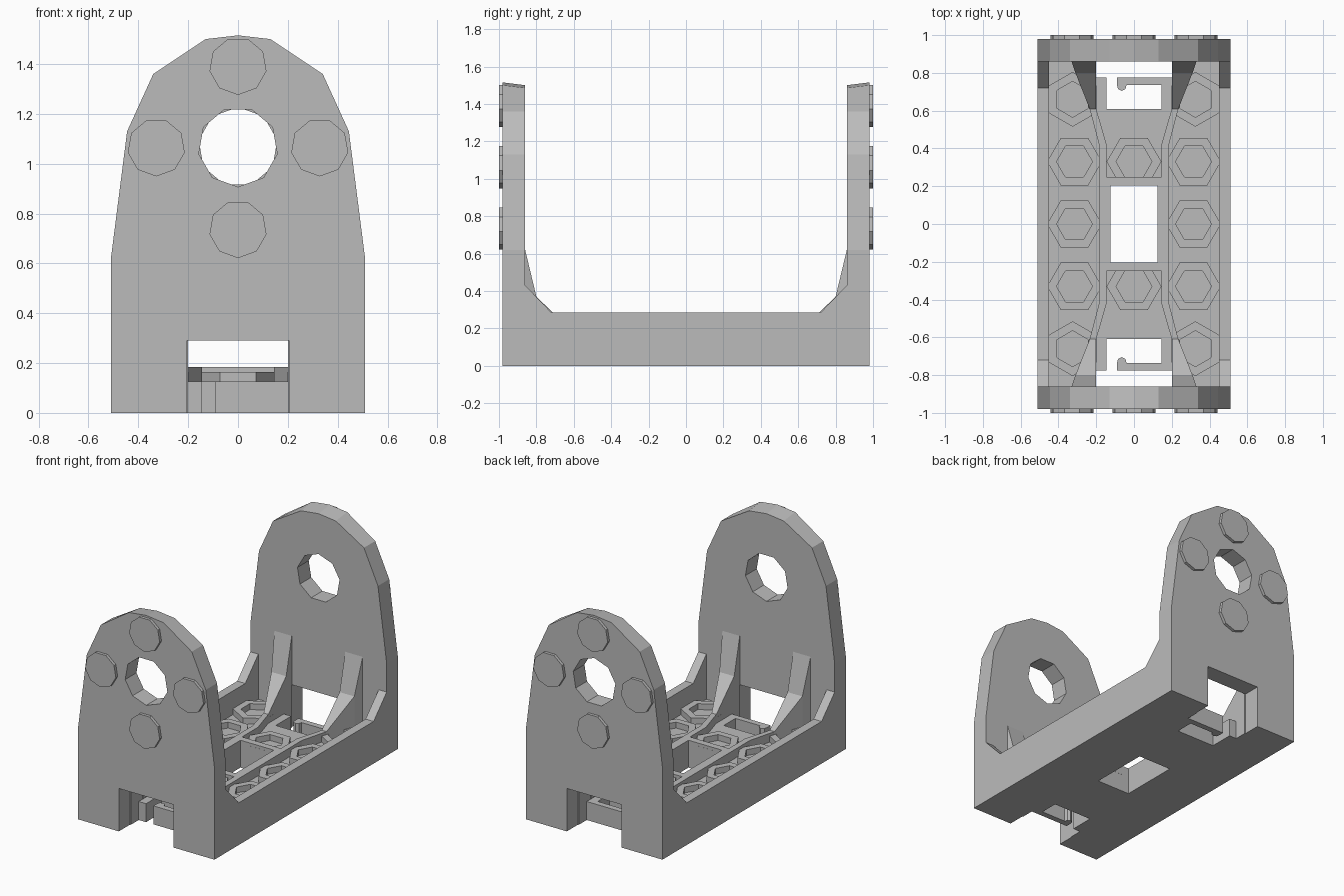
import bpy, bmesh
from math import sin, cos, pi

if "Cube" in bpy.data.objects:
    bpy.data.objects.remove(bpy.data.objects["Cube"])

grey = bpy.data.materials.new("plain grey")
grey.use_nodes = True
grey.diffuse_color = (0.5, 0.5, 0.5, 1)
grey.node_tree.nodes["Principled BSDF"].inputs["Base Color"].default_value = (0.5, 0.5, 0.5, 1)


def finish(name, bm):
    bmesh.ops.recalc_face_normals(bm, faces=bm.faces)
    mesh = bpy.data.meshes.new(name)
    bm.to_mesh(mesh)
    bm.free()
    mesh.materials.append(grey)
    ob = bpy.data.objects.new(name, mesh)
    bpy.context.collection.objects.link(ob)
    return ob


def loft(name, loops):
    """Skin equal-sized point loops and cap both ends."""
    bm = bmesh.new()
    rings = [[bm.verts.new(p) for p in loop] for loop in loops]
    n = len(rings[0])
    for a, b in zip(rings, rings[1:]):
        for i in range(n):
            j = (i + 1) % n
            bm.faces.new((a[i], a[j], b[j], b[i]))
    bm.faces.new(rings[0])
    bm.faces.new(rings[-1])
    return finish(name, bm)


def prism(name, pts, axis, lo, hi):
    """Extrude a flat outline along x, y or z."""
    place = {"x": lambda p, d: (d, p[0], p[1]),
             "y": lambda p, d: (p[0], d, p[1]),
             "z": lambda p, d: (p[0], p[1], d)}[axis]
    return loft(name, [[place(p, d) for p in pts] for d in (lo, hi)])


def rect(x0, x1, y0, y1):
    return [(x0, y0), (x1, y0), (x1, y1), (x0, y1)]


def polygon(cx, cy, r, n, start=0):
    return [(cx + r * cos(start + 2 * pi * i / n), cy + r * sin(start + 2 * pi * i / n))
            for i in range(n)]


def cut(ob, cutter):
    mod = ob.modifiers.new("cut", "BOOLEAN")
    mod.operation = "DIFFERENCE"
    mod.solver = "EXACT"
    mod.object = cutter
    bpy.context.view_layer.objects.active = ob
    bpy.ops.object.modifier_apply(modifier=mod.name)
    bpy.data.objects.remove(cutter)


# End plates: arched outline with a notch at the foot and a bearing hole
half = [(0.205, 0.29), (0.205, 0), (0.51, 0), (0.51, 0.62), (0.445, 1.13),
        (0.34, 1.36), (0.13, 1.5)]
arch = half + [(0, 1.515)] + [(-x, z) for x, z in reversed(half)]
for side, s in (("front", -1), ("back", 1)):
    plate = prism(side + "_plate", arch, "y", s * 0.98, s * 0.86)
    for v in plate.data.vertices:
        if abs(v.co.y) < 0.9 and v.co.z > 1.45:
            v.co.z -= 0.015
    cut(plate, prism("hole_cutter", polygon(0, 1.067, 0.16, 9, s * pi / 2), "y", s * 0.8, s * 1.1))
    # Round bosses on the outer face
    for i, (x, z) in enumerate([(0, 1.392), (-0.328, 1.065), (0.328, 1.065), (0, 0.737)]):
        prism(f"{side}_boss_{i}", polygon(x, z, 0.116, 9, -pi / 2), "y", s * 0.975, s)

# Floor slab with end notches, centre window and latch slots
edge = [(0.45, 0.86), (0.2, 0.86), (0.2, 0.775), (-0.2, 0.775), (-0.2, 0.86), (-0.45, 0.86)]
floor = prism("floor", edge + [(x, -y) for x, y in reversed(edge)], "z", 0, 0.125)
cut(floor, prism("window_cutter", rect(-0.125, 0.125, -0.205, 0.205), "z", -0.1, 0.3))
for s in (-1, 1):
    slot = [(-0.145, 0.61), (0.145, 0.61), (0.145, 0.735), (-0.04, 0.735),
            (-0.045, 0.715), (-0.065, 0.705), (-0.085, 0.715), (-0.09, 0.735),
            (-0.09, 0.8), (-0.145, 0.8)]
    cut(floor, prism("slot_cutter", [(x, s * y) for x, y in slot], "z", -0.1, 0.3))

# Side rails with sloped corners
rail = [(-0.86, 0), (0.86, 0), (0.86, 0.43), (0.72, 0.285), (-0.72, 0.285), (-0.86, 0.43)]
for side, s in (("left", 1), ("right", -1)):
    prism(side + "_rail", rail, "x", s * 0.45, s * 0.51)

# Inner ribs that flare and rise into gussets: y, inner x, outer x, top z
stations = [(0.42, 0.145, 0.185, 0.185), (0.61, 0.2, 0.235, 0.185),
            (0.8, 0.2, 0.31, 0.37), (0.86, 0.2, 0.33, 0.62)]
stations = [(-y, a, b, t) for y, a, b, t in reversed(stations)] + stations
for side, s in (("left", 1), ("right", -1)):
    loft(side + "_rib", [[(s * a, y, 0.12), (s * b, y, 0.12), (s * b, y, t), (s * a, y, t)]
                         for y, a, b, t in stations])

# Raised frame around the centre window
for s in (-1, 1):
    prism("window_frame_end", rect(-0.15, 0.15, s * 0.205, s * 0.25), "z", 0.12, 0.185)
    prism("window_frame_side", rect(s * 0.125, s * 0.15, -0.205, 0.205), "z", 0.12, 0.185)

# Hexagonal stiffening rings on the floor
cells = [(x, y, 0) for x in (-0.315, 0.315) for y in (-0.33, 0, 0.33)]
cells += [(0, y, 0) for y in (-0.33, 0.33)]
cells += [(x, y, pi / 6) for x in (-0.325, 0.325) for y in (-0.66, 0.66)]
for x, y, turn in cells:
    ring = prism("hex_ring", polygon(x, y, 0.145, 6, turn), "z", 0.12, 0.165)
    cut(ring, prism("hex_cutter", polygon(x, y, 0.095, 6, turn), "z", 0.05, 0.3))
